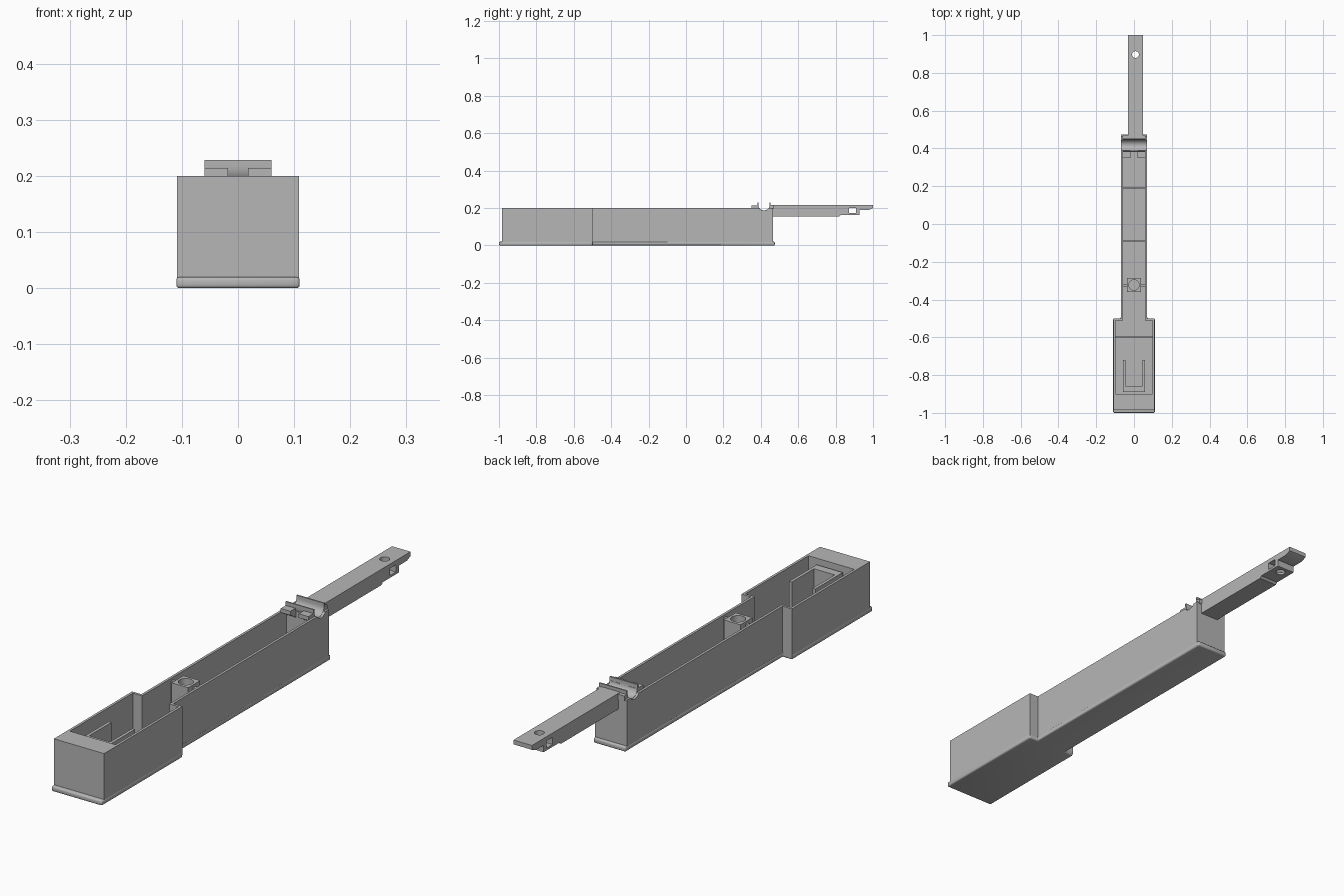
import bpy, bmesh, math
from mathutils import Matrix, Vector

cube = bpy.data.objects.get("Cube")
if cube:
    bpy.data.objects.remove(cube, do_unlink=True)

grey = bpy.data.materials.new("plain grey")
grey.use_nodes = True
grey.diffuse_color = (0.47, 0.47, 0.47, 1)
grey.node_tree.nodes["Principled BSDF"].inputs["Base Color"].default_value = (0.47, 0.47, 0.47, 1)


def finish(name, bm):
    bmesh.ops.recalc_face_normals(bm, faces=bm.faces)
    mesh = bpy.data.meshes.new(name)
    bm.to_mesh(mesh)
    bm.free()
    mesh.materials.append(grey)
    ob = bpy.data.objects.new(name, mesh)
    bpy.context.collection.objects.link(ob)
    return ob


def prism(name, outline, lo, hi, axis="Z"):
    """Extrude a 2D outline along Z (points are x, y) or X (points are y, z)."""
    bm = bmesh.new()
    place = (lambda a, b: (a, b, lo)) if axis == "Z" else (lambda a, b: (lo, a, b))
    face = bm.faces.new([bm.verts.new(place(a, b)) for a, b in outline])
    new = bmesh.ops.extrude_face_region(bm, geom=[face])["geom"]
    shift = Vector((0, 0, hi - lo) if axis == "Z" else (hi - lo, 0, 0))
    bmesh.ops.translate(bm, vec=shift, verts=[g for g in new if isinstance(g, bmesh.types.BMVert)])
    return finish(name, bm)


def box(name, x, y, z):
    return prism(name, [(x[0], y[0]), (x[1], y[0]), (x[1], y[1]), (x[0], y[1])], *z)


def cylinder(name, centre, radius, depth, axis="Z"):
    bm = bmesh.new()
    turn = Matrix.Rotation(math.pi / 2, 4, "Y") if axis == "X" else Matrix()
    bmesh.ops.create_cone(bm, cap_ends=True, segments=32, radius1=radius, radius2=radius,
                          depth=depth, matrix=Matrix.Translation(centre) @ turn)
    return finish(name, bm)


def apply(ob):
    dg = bpy.context.evaluated_depsgraph_get()
    mesh = bpy.data.meshes.new_from_object(ob.evaluated_get(dg))
    ob.modifiers.clear()
    ob.data = mesh


def cut(ob, *cutters):
    for cutter in cutters:
        mod = ob.modifiers.new("cut", "BOOLEAN")
        mod.operation, mod.solver, mod.object = "DIFFERENCE", "EXACT", cutter
        apply(ob)
        bpy.data.objects.remove(cutter, do_unlink=True)


def stepped(wide, narrow, front, step, back):
    """Outline of the case: a wide front section and a narrow rear one."""
    return [(-wide, front), (wide, front), (wide, step), (narrow, step),
            (narrow, back), (-narrow, back), (-narrow, step), (-wide, step)]


# Hollow case, with a solid nose and a solid rear block under the cradle
trough_y, trough_z = 0.417, 0.217
case = prism("case", stepped(0.109, 0.069, -0.985, -0.5, 0.465), 0.01, 0.2)
cut(case,
    prism("cavity_cutter", stepped(0.099, 0.059, -0.9, -0.51, 0.385), 0.02, 0.3),
    cylinder("cradle_cutter", (0, trough_y, trough_z), 0.031, 0.3, "X"))

# Base lip, slightly longer than the case, with softened edges
lip = prism("base_lip", stepped(0.11, 0.07, -1.0, -0.5, 0.475), 0, 0.02)
bevel = lip.modifiers.new("soft edge", "BEVEL")
bevel.width, bevel.segments = 0.006, 3
apply(lip)
cut(lip, prism("lip_cutter", stepped(0.099, 0.059, -0.9, -0.51, 0.385), 0.014, 0.1))

# Low ribs across the floor
for i, (y, half) in enumerate([(-0.597, 0.1), (-0.09, 0.06), (0.19, 0.06)]):
    box(f"floor_rib_{i + 1}", (-half, half), (y - 0.003, y + 0.003), (0.012, 0.035))

# U-shaped holder in the wide section
prism("u_holder", [(-0.057, -0.89), (0.057, -0.89), (0.057, -0.72), (0.045, -0.72),
                   (0.045, -0.857), (-0.045, -0.857), (-0.045, -0.72), (-0.057, -0.72)],
      0.012, 0.18)

# Square post with a round socket, tied to the walls by webs
post = box("socket_post", (-0.036, 0.036), (-0.36, -0.286), (0.012, 0.2))
cut(post, cylinder("socket_cutter", (0, -0.323, 0.2), 0.027, 0.24))
for side, s in (("left", 1), ("right", -1)):
    x = sorted((s * 0.034, s * 0.062))
    box(f"post_web_{side}", x, (-0.33, -0.318), (0.012, 0.19))
    # Small blocks in front of the cradle
    x = sorted((s * 0.018, s * 0.06))
    prism(f"cradle_block_{side}",
          [(0.35, 0.198), (0.35, 0.214), (0.388, 0.214), (0.388, 0.175), (0.372, 0.185)], *x, axis="X")

# Half-round cradle across the rear block
arc = [math.pi + math.pi * i / 20 for i in range(21)]
ring = lambda r: [(trough_y + r * math.cos(a), trough_z + r * math.sin(a)) for a in arc]
outer, inner = ring(0.036), ring(0.03)
top = 0.229
outline = ([(outer[0][0], top)] + outer + [(outer[-1][0], top), (inner[-1][0], top)]
           + inner[::-1] + [(inner[0][0], top)])
cradle = prism("cradle", outline, -0.06, 0.06, axis="X")

# Rear arm with stepped underside, cross window and vertical pin hole
arm = prism("rear_arm", [(0.45, 0.155), (0.82, 0.155), (0.828, 0.163), (0.928, 0.163),
                         (0.928, 0.19), (0.978, 0.19), (1.0, 0.2), (1.0, 0.217),
                         (0.45, 0.217)], -0.032, 0.048, axis="X")
cut(arm,
    box("window_cutter", (-0.1, 0.1), (0.872, 0.91), (0.172, 0.2)),
    cylinder("pin_cutter", (0.008, 0.897, 0.19), 0.018, 0.2))
# Raised bridge joining arm and rear block
box("arm_bridge", (-0.06, 0.06), (0.448, 0.468), (0.195, 0.215))

# Smooth the rounded surfaces, keep the edges sharp
bpy.ops.object.select_all(action="DESELECT")
for ob in (case, lip, post, cradle, arm):
    ob.select_set(True)
bpy.context.view_layer.objects.active = case
bpy.ops.object.shade_smooth_by_angle(angle=math.radians(30))
